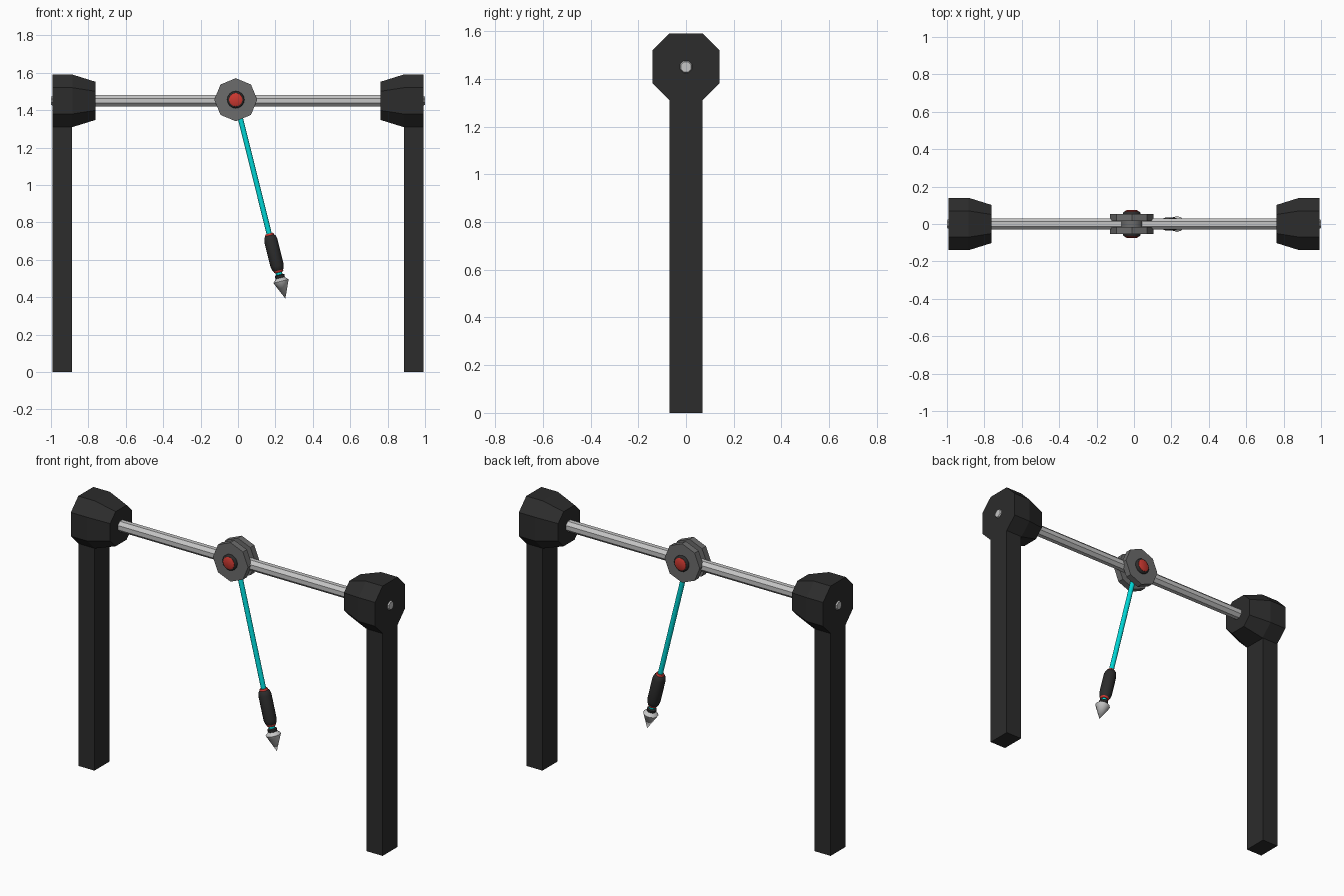
import bpy, bmesh, math
from mathutils import Vector, Matrix

cube = bpy.data.objects.get("Cube")
if cube:
    bpy.data.objects.remove(cube)


def material(name, rgb, rough=0.6):
    m = bpy.data.materials.new(name)
    m.use_nodes = True
    m.diffuse_color = (*rgb, 1)
    bsdf = next(n for n in m.node_tree.nodes if n.type == 'BSDF_PRINCIPLED')
    bsdf.inputs["Base Color"].default_value = (*rgb, 1)
    bsdf.inputs["Roughness"].default_value = rough
    return m


BLACK = material("matte black", (0.025, 0.025, 0.025))
STEEL = material("light steel", (0.56, 0.56, 0.56))
GREY = material("dark grey", (0.15, 0.15, 0.15))
RED = material("red", (0.60, 0.04, 0.03))
CYAN = material("cyan", (0.0, 0.68, 0.68))


def ngon(n, turn=0.0):
    """Unit polygon outline; turn is in fractions of one side."""
    return [(math.cos((i + turn) * math.tau / n), math.sin((i + turn) * math.tau / n))
            for i in range(n)]


def loft(name, outline, stations, origin, direction, mat, smooth=False):
    """Sweep an outline along a direction; stations are (distance, scale)."""
    frame = Vector(direction).to_track_quat('Z', 'Y').to_matrix().to_4x4()
    frame = Matrix.Translation(origin) @ frame
    bm = bmesh.new()
    rings = [[bm.verts.new(frame @ Vector((x * s, y * s, t))) for x, y in outline]
             for t, s in stations]
    n = len(outline)
    for a, b in zip(rings, rings[1:]):
        for i in range(n):
            j = (i + 1) % n
            bm.faces.new((a[i], a[j], b[j], b[i]))
    bm.faces.new(rings[0][::-1])
    bm.faces.new(rings[-1])
    bmesh.ops.remove_doubles(bm, verts=bm.verts, dist=1e-5)
    bmesh.ops.recalc_face_normals(bm, faces=bm.faces)
    me = bpy.data.meshes.new(name)
    bm.to_mesh(me)
    bm.free()
    me.materials.append(mat)
    ob = bpy.data.objects.new(name, me)
    bpy.context.collection.objects.link(ob)
    if smooth:
        bpy.ops.object.select_all(action='DESELECT')
        ob.select_set(True)
        bpy.context.view_layer.objects.active = ob
        bpy.ops.object.shade_smooth_by_angle(angle=math.radians(50))
    return ob


AXLE_Z = 1.45

# Posts and their tapered eight-sided heads
SQUARE = [(1, 1), (-1, 1), (-1, -1), (1, -1)]
HEAD = [(1, .5), (.5, 1), (-.5, 1), (-1, .5), (-1, -.5), (-.5, -1), (.5, -1), (1, -.5)]
for side, label in ((-1, "right"), (1, "left")):
    post = [(x * 0.0525, y * 0.07) for x, y in SQUARE]
    loft(label + "_post", post, [(0, 1), (1.315, 1)], (side * 0.9395, 0, 0), (0, 0, 1), BLACK)
    loft(label + "_post_head", HEAD, [(0, 0.14), (0.108, 0.14), (0.23, 0.102)],
         (side * 0.992, 0, AXLE_Z), (-side, 0, 0), BLACK)

# Crossbar with narrowed ends poking through the heads
R = 0.033
loft("crossbar", ngon(8, 0.5), [(-1, 0.023), (-0.98, R), (0.98, R), (1, 0.023)],
     (0, 0, AXLE_Z), (1, 0, 0), STEEL)

# Pulley: core, two flanges and a bolt on each side
HUB = Vector((-0.012, 0, AXLE_Z + 0.006))
loft("pulley_core", ngon(16), [(-0.02, 0.06), (0.02, 0.06)], HUB, (0, 1, 0), GREY, True)
for side, label in ((-1, "front"), (1, "back")):
    d = (0, side, 0)
    loft(label + "_flange", ngon(8), [(0.016, 0.115), (0.053, 0.115)], HUB, d, GREY)
    loft(label + "_bolt_collar", ngon(16), [(0.05, 0.046), (0.062, 0.046), (0.068, 0.04)],
         HUB, d, BLACK, True)
    loft(label + "_bolt_cap", ngon(16), [(0.06, 0.037), (0.07, 0.036), (0.074, 0.028)],
         HUB, d, RED, True)

# Swinging arm: every part is placed along one tilted line from the pulley
tilt = math.radians(14)
DOWN = (math.sin(tilt), 0, -math.cos(tilt))
ARM = [
    ("cord", CYAN, [(0.06, 0.014), (0.975, 0.014)]),
    ("upper_grip_ring", RED, [(0.738, 0.02), (0.744, 0.024), (0.756, 0.024)]),
    ("grip", BLACK, [(0.746, 0.022), (0.755, 0.031), (0.775, 0.036), (0.915, 0.036),
                     (0.935, 0.031), (0.944, 0.024)]),
    ("lower_grip_ring", RED, [(0.935, 0.026), (0.946, 0.026), (0.952, 0.021)]),
    ("neck", CYAN, [(0.945, 0.017), (0.968, 0.017)]),
    ("tip_collar", BLACK, [(0.964, 0.02), (0.968, 0.026), (0.980, 0.026), (0.986, 0.022)]),
    ("pointed_tip", STEEL, [(0.98, 0.022), (1.0, 0.042), (1.096, 0.0)]),
]
for name, mat, stations in ARM:
    loft(name, ngon(12), stations, HUB, DOWN, mat, True)
